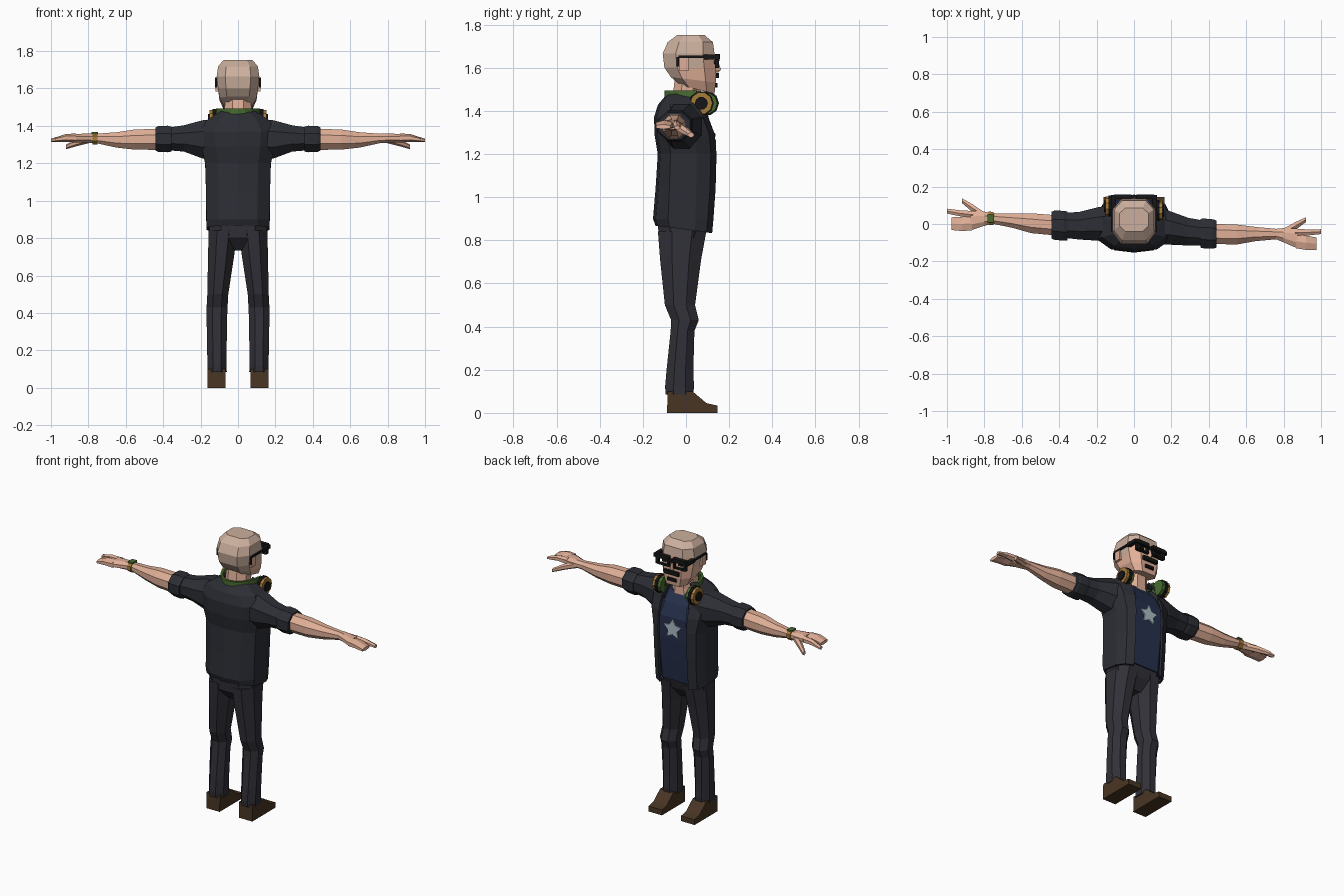
import bpy, bmesh, math
from mathutils import Vector, Matrix

cube = bpy.data.objects.get("Cube")
if cube:
    bpy.data.objects.remove(cube, do_unlink=True)


def material(name, r, g, b):
    m = bpy.data.materials.new(name)
    m.use_nodes = True
    m.diffuse_color = (r, g, b, 1)
    bsdf = m.node_tree.nodes["Principled BSDF"]
    bsdf.inputs["Base Color"].default_value = (r, g, b, 1)
    bsdf.inputs["Roughness"].default_value = 0.8
    return m


SKIN = material("skin", .75, .43, .31)
SCALP = material("scalp", .60, .43, .34)
JACKET = material("jacket charcoal", .025, .027, .035)
TROUSERS = material("trouser grey", .03, .03, .039)
SHIRT = material("shirt navy", .02, .03, .075)
STAR = material("star pale blue", .40, .51, .56)
BROWN = material("shoe brown", .065, .036, .017)
GREEN = material("green", .065, .15, .03)
GOLD = material("gold", .38, .20, .04)
BLACK = material("black", .008, .008, .009)


def finish(name, bm, mats, rule=None):
    bmesh.ops.recalc_face_normals(bm, faces=bm.faces)
    if rule:
        for f in bm.faces:
            f.material_index = rule(f.calc_center_median())
    me = bpy.data.meshes.new(name)
    bm.to_mesh(me)
    bm.free()
    for m in mats:
        me.materials.append(m)
    ob = bpy.data.objects.new(name, me)
    bpy.context.collection.objects.link(ob)
    return ob


def loft(name, rings, *mats, closed=True, rule=None, thick=0):
    """Skin a list of point rings; open strips get a thickness."""
    bm = bmesh.new()
    rows = [[bm.verts.new(p) for p in r] for r in rings]
    n = len(rows[0])
    for a, b in zip(rows, rows[1:]):
        for i in range(n if closed else n - 1):
            j = (i + 1) % n
            bm.faces.new((a[i], a[j], b[j], b[i]))
    if closed:
        bm.faces.new(rows[0])
        bm.faces.new(rows[-1])
    ob = finish(name, bm, mats, rule)
    if thick:
        mod = ob.modifiers.new("thickness", 'SOLIDIFY')
        mod.thickness, mod.offset = thick, 0
    return ob


def octagon(rx, ry, n=8):
    k = 1 / math.cos(math.pi / n)
    for i in range(n):
        a = 2 * math.pi * (i + .5) / n
        yield rx * k * math.cos(a), ry * k * math.sin(a)


def slab(z, xh, yb, yf, tilt=0):
    """Chamfered body cross-section at height z."""
    m = (yb + yf) / 2
    half = [(.6 * xh, yf), (xh, m + (yf - m) * .55), (xh, m + (yb - m) * .5), (.6 * xh, yb)]
    pts = half + [(-x, y) for x, y in reversed(half)]
    return [(x, y, z + tilt * y) for x, y in pts]


def column(rows):
    return [[(xc + x, yc + y, z) for x, y in octagon(rx, ry)] for z, xc, yc, rx, ry in rows]


def limb(side, rows, n=8):
    """Rings across a sideways arm, whose line runs slightly askew in y."""
    return [[(side * xc, yc + y - .03 - .055 * xc * side, zc + z) for y, z in octagon(ry, rz, n)]
            for xc, yc, zc, ry, rz in rows]


def box(name, lo, hi, mat):
    bm = bmesh.new()
    bmesh.ops.create_cube(bm, size=1)
    lo, hi = Vector(lo), Vector(hi)
    for v in bm.verts:
        v.co = (lo + hi) / 2 + Vector(a * b for a, b in zip(v.co, hi - lo))
    return finish(name, bm, [mat])


def side_box(name, s, x0, x1, y0, y1, z0, z1, mat):
    return box(name, (min(s * x0, s * x1), y0, z0), (max(s * x0, s * x1), y1, z1), mat)


def disc(name, centre, r, depth, mat):
    bm = bmesh.new()
    turn = Matrix.Translation(centre) @ Matrix.Rotation(math.pi / 2, 4, 'Y')
    bmesh.ops.create_cone(bm, cap_ends=True, segments=10, radius1=r, radius2=r,
                          depth=depth, matrix=turn)
    return finish(name, bm, [mat])


# Shirt with star plate
loft("shirt", [slab(*r) for r in [
    (.86, .152, -.125, .105), (1.0, .155, -.12, .12), (1.13, .158, -.12, .131),
    (1.27, .155, -.1, .131), (1.35, .13, -.09, .1), (1.41, .095, -.07, .06)]], SHIRT)
star = []
for y in (.129, .138):
    star.append([((.066 if i % 2 == 0 else .034) * math.sin(i * math.pi / 5), y,
                  1.2 + (.066 if i % 2 == 0 else .034) * math.cos(i * math.pi / 5)) for i in range(10)])
loft("shirt_star", star, STAR)


# Open jacket
def coat(z, xh, yb, yf, tilt=0):
    edge = min(.098, xh * .75)
    half = [(edge, yf), (max(xh * .86, edge), yf - .025), (xh, yf * .35), (xh, yb * .55),
            (xh * .62, yb + .012), (0, yb)]
    pts = half + [(-x, y) for x, y in reversed(half[:-1])]
    return [(x, y, z + tilt * y) for x, y in pts]


loft("jacket", [coat(*r) for r in [
    (.85, .163, -.135, .116, -.14), (.90, .164, -.147, .122), (1.04, .165, -.135, .132),
    (1.2, .17, -.125, .136), (1.29, .19, -.14, .128), (1.37, .195, -.142, .098),
    (1.425, .165, -.125, .075), (1.455, .12, -.1, .065), (1.475, .085, -.083, .05)]],
    JACKET, closed=False, thick=.012)

# Trousers, legs and shoes
loft("trouser_seat", [slab(*r) for r in [
    (.735, .06, -.07, .03), (.80, .15, -.125, .08), (.87, .152, -.13, .1)]], TROUSERS)
SHOE = [(-.088, 0), (.145, 0), (.145, .034), (.095, .045), (.03, .1), (-.085, .1)]
for s, tag in ((1, "left"), (-1, "right")):
    loft(tag + "_leg", column([(z, s * x, y, rx, ry) for z, x, y, rx, ry in [
        (.84, .08, -.018, .077, .112), (.71, .09, -.025, .07, .095), (.5, .108, -.028, .056, .07),
        (.43, .112, -.005, .056, .064), (.38, .113, -.016, .055, .055), (.2, .113, -.028, .052, .062),
        (.12, .112, -.03, .051, .067), (.085, .112, -.03, .052, .064)]]), TROUSERS)
    loft(tag + "_shoe", [[(s * x, y, z) for y, z in SHOE] for x in (.068, .162)], BROWN)

# Arms, sleeves and hands
for s, tag in ((1, "left"), (-1, "right")):
    loft(tag + "_sleeve", limb(s, [
        (.09, .03, 1.335, .1, .1), (.19, .02, 1.328, .09, .102), (.29, .005, 1.333, .074, .07),
        (.38, .002, 1.33, .066, .06)]), JACKET)
    loft(tag + "_sleeve_cuff", limb(s, [
        (.355, 0, 1.329, .077, .066), (.375, 0, 1.33, .08, .071),
        (.425, 0, 1.33, .078, .069), (.44, 0, 1.33, .072, .062)]), JACKET)
    loft(tag + "_forearm", limb(s, [
        (.42, 0, 1.328, .054, .056), (.55, .004, 1.327, .053, .054), (.65, .012, 1.325, .038, .041),
        (.76, .018, 1.333, .028, .025), (.80, .014, 1.334, .038, .025),
        (.875, 0, 1.335, .053, .022)]), SKIN)
    loft(tag + "_fingers", limb(s, [
        (.865, -.014, 1.335, .038, .021), (.92, -.02, 1.336, .038, .018),
        (.975, -.022, 1.326, .034, .01)], 6), SKIN)
    loft(tag + "_index_finger", limb(s, [
        (.86, .032, 1.335, .02, .02), (.93, .036, 1.335, .016, .016),
        (1.0, .044, 1.322, .013, .008)], 6), SKIN)
    loft(tag + "_thumb", limb(s, [
        (.79, .025, 1.33, .018, .018), (.86, .065, 1.312, .021, .017),
        (.92, .104, 1.288, .013, .011)], 6), SKIN)
loft("wristband", limb(-1, [(.752, .018, 1.332, .035, .031), (.778, .018, 1.332, .036, .031)]), GOLD)
box("wristband_face", (-.782, .008, 1.358), (-.748, .052, 1.367), GREEN)

# Neck and head
loft("neck", column([(1.37, 0, .0, .085, .07), (1.44, 0, .0, .072, .066),
                     (1.56, 0, .012, .07, .062)]), SKIN)
loft("head", [slab(*r) for r in [
    (1.512, .077, -.025, .132, -.25), (1.548, .099, -.07, .138, -.12), (1.60, .107, -.1, .138),
    (1.665, .114, -.108, .132), (1.718, .106, -.085, .125), (1.752, .078, -.04, .085)]],
    SCALP, SKIN, rule=lambda c: int(c.y > .02 and c.z < 1.64))
loft("nose", [[(-w, .13, z), (0, y, z), (w, .13, z)] for z, w, y in [
    (1.578, .018, .15), (1.59, .02, .162), (1.645, .01, .145)]], SKIN)
box("moustache", (-.052, .13, 1.552), (.052, .154, 1.576), BLACK)
box("chin_beard", (-.03, .13, 1.508), (.03, .146, 1.528), BLACK)

# Glasses, ears and eyes
box("glasses_bridge", (-.02, .136, 1.632), (.02, .155, 1.648), BLACK)
for s, tag in ((1, "left"), (-1, "right")):
    side_box(tag + "_ear", s, .1, .12, -.03, .012, 1.585, 1.645, SKIN)
    side_box(tag + "_eye", s, .042, .07, .13, .142, 1.618, 1.634, BLACK)
    side_box(tag + "_rim_top", s, .014, .108, .134, .158, 1.64, 1.664, BLACK)
    side_box(tag + "_rim_bottom", s, .014, .1, .134, .153, 1.598, 1.608, BLACK)
    side_box(tag + "_rim_inner", s, .014, .026, .134, .153, 1.6, 1.65, BLACK)
    side_box(tag + "_rim_outer", s, .088, .106, .134, .153, 1.6, 1.65, BLACK)
    side_box(tag + "_temple_front", s, .1, .122, .08, .155, 1.638, 1.66, BLACK)
    side_box(tag + "_temple", s, .112, .122, -.035, .085, 1.645, 1.656, BLACK)
    side_box(tag + "_temple_hook", s, .111, .122, -.043, -.033, 1.605, 1.65, BLACK)

# Headphones resting round the neck
loft("headphone_band", [[(.112 * math.cos(a), .05 - .143 * math.sin(a), z)
                         for a in [math.pi * i / 10 for i in range(11)]]
                        for z in (1.452, 1.494)], GREEN, closed=False, thick=.014)
for s, tag in ((1, "left"), (-1, "right")):
    y = .083 - .012 * s
    for part, x, r, depth, mat in [("pad", .108, .05, .022, GREEN), ("ring", .126, .058, .018, BLACK),
                                   ("cup", .143, .052, .02, GOLD), ("cap", .156, .03, .01, BLACK)]:
        disc(f"{tag}_headphone_{part}", (s * x, y, 1.435), r, depth, mat)
